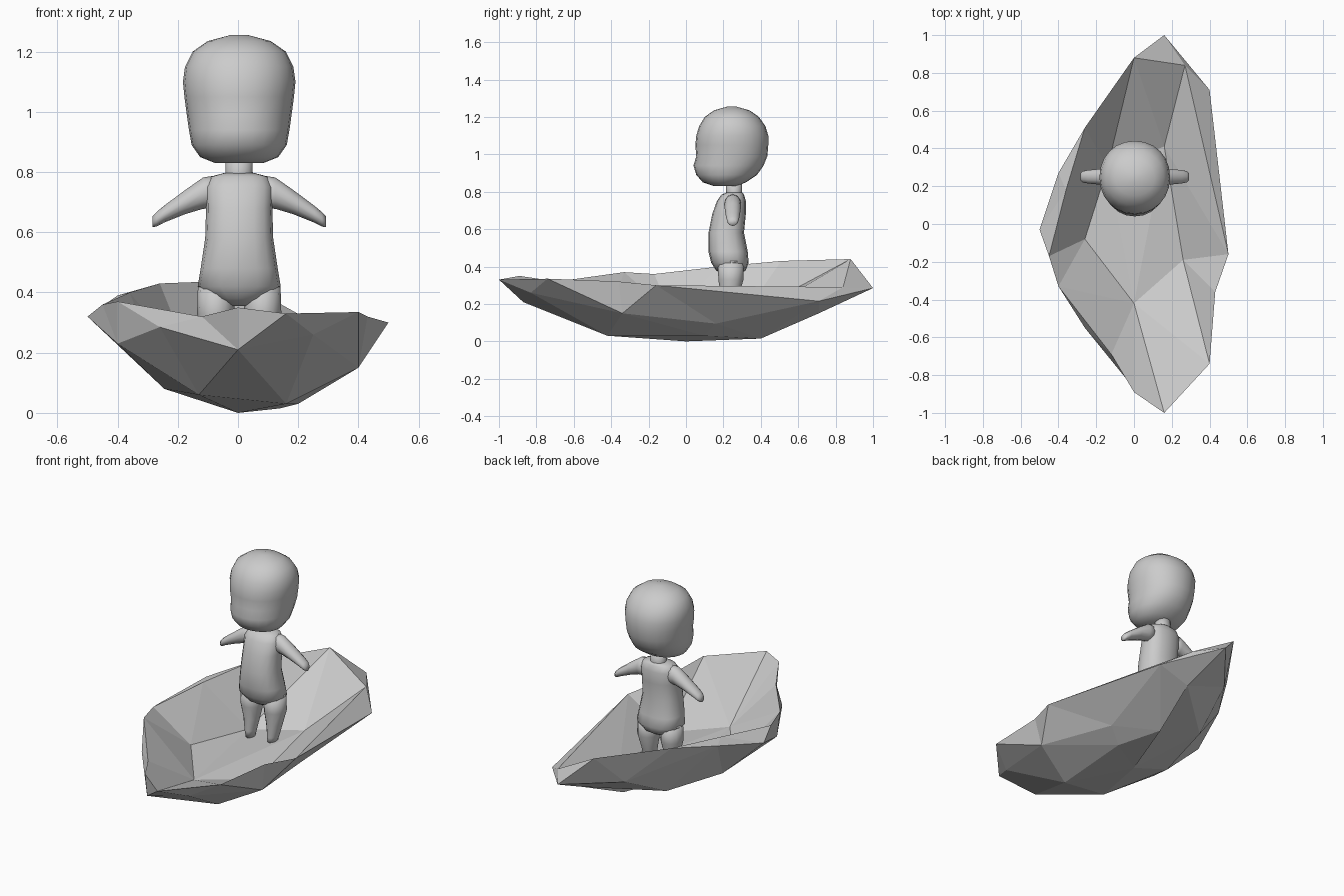
import bpy, bmesh, math
from mathutils import Vector

cube = bpy.data.objects.get("Cube")
if cube:
    bpy.data.objects.remove(cube, do_unlink=True)

grey = bpy.data.materials.new("plain grey")
grey.use_nodes = True
GREY = (0.6, 0.6, 0.6, 1)
grey.diffuse_color = GREY
grey.node_tree.nodes["Principled BSDF"].inputs["Base Color"].default_value = GREY


def finish(bm, name, smooth=False):
    mesh = bpy.data.meshes.new(name)
    bm.to_mesh(mesh)
    bm.free()
    mesh.materials.append(grey)
    obj = bpy.data.objects.new(name, mesh)
    bpy.context.collection.objects.link(obj)
    if smooth:
        for poly in mesh.polygons:
            poly.use_smooth = True
    return obj


def stitch(bm, outer, inner, steps):
    """Join two closed loops with triangles, stepping the outer (o) or inner (i) loop."""
    i = j = 0
    for step in steps.replace(" ", ""):
        a, b = outer[i % len(outer)], inner[j % len(inner)]
        if step == "o":
            i += 1
            bm.faces.new((a, outer[i % len(outer)], b))
        else:
            j += 1
            bm.faces.new((a, inner[j % len(inner)], b))


def loft(name, rings, axis="z", square=2.0, sides=16, mirrored=False):
    """Skin rounded sections given as (centre, half sizes), then cap both ends."""
    bm = bmesh.new()
    loops = []
    for centre, half_u, half_v in rings:
        loop = []
        for k in range(sides):
            t = math.tau * k / sides
            u, v = (math.copysign(abs(f(t)) ** (2 / square), f(t)) for f in (math.cos, math.sin))
            u, v = u * half_u, v * half_v
            offset = (u, v, 0) if axis == "z" else (0, u, v)
            loop.append(bm.verts.new(Vector(centre) + Vector(offset)))
        loops.append(loop)
    for low, high in zip(loops, loops[1:]):
        for k in range(sides):
            n = (k + 1) % sides
            bm.faces.new((low[k], low[n], high[n], high[k]))
    bm.faces.new(loops[0][::-1])
    bm.faces.new(loops[-1])
    bmesh.ops.recalc_face_normals(bm, faces=bm.faces)
    obj = finish(bm, name, True)
    obj.location.x = 0.004
    if mirrored:
        obj.modifiers.new("other side", "MIRROR")
    return obj


def upright(sections):
    """Turn (height, half width, front, back) rows into loft rings."""
    return [((0, (f + b) / 2, z), w, (b - f) / 2) for z, w, f, b in sections]


# Boat: rim, bulging side, bottom and sunken floor, each a loop from the bow
rim = [(.16, -1, .33), (.4, -.74, .335), (.43, -.36, .32), (.5, -.16, .3), (.27, .84, .29),
       (0, .88, .44), (-.26, .51, .43), (-.36, .18, .4), (-.45, -.17, .36),
       (-.4, -.33, .37), (-.12, -.69, .32), (0, -.89, .35)]
side = [(.25, -.83, .26), (.4, -.34, .15), (.3, .16, .095), (.4, .71, .215), (.16, 1, .285),
        (-.08, .7, .25), (-.4, .27, .39), (-.5, -.03, .32), (-.4, -.3, .23),
        (-.26, -.55, .285), (0, -.87, .21)]
bottom = [(.16, -.42, .03), (.2, .1, .03), (.14, .4, .015), (.2, .71, .15),
          (-.15, .4, .1), (-.245, 0, .08), (-.13, -.42, .06)]
floor = [(0, -.42, .135), (.26, -.19, .12), (.16, .41, .16), (-.14, .3, .13), (-.26, -.08, .147)]

bm = bmesh.new()
rim, side, bottom, floor = ([bm.verts.new(p) for p in loop] for loop in (rim, side, bottom, floor))
keel = bm.verts.new((0, 0, 0))
stitch(bm, rim, side, "oi oo iio io io io io io io ioo i")
stitch(bm, side, bottom, "oi oi oi ooi oi ooi ooi o")
stitch(bm, rim, floor, "oi oo i oo i oo i oo i ooo")
for k, vert in enumerate(bottom):
    bm.faces.new((vert, bottom[k - 1], keel))
for a, b in zip(floor[1:], floor[2:]):
    bm.faces.new((floor[0], a, b))
bmesh.ops.recalc_face_normals(bm, faces=bm.faces)
finish(bm, "boat")

# Figure: head, neck and torso
loft("head", upright([
    (.83, .08, .15, .27), (.85, .13, .09, .32), (.89, .158, .055, .38), (.94, .167, .04, .415),
    (.99, .174, .055, .435), (1.05, .182, .05, .44), (1.1, .187, .055, .44),
    (1.15, .18, .07, .425), (1.2, .155, .1, .39), (1.235, .105, .15, .34),
    (1.255, .03, .22, .27)]), square=2.1, sides=24)
loft("neck", upright([(.76, .055, .21, .31), (.8, .045, .215, .3), (.86, .045, .215, .3)]))
loft("torso", upright([
    (.355, .03, .2, .28), (.38, .085, .16, .32), (.42, .138, .135, .335), (.48, .128, .12, .33),
    (.58, .113, .12, .31), (.68, .11, .14, .32), (.75, .112, .165, .32),
    (.785, .095, .19, .31), (.797, .05, .22, .3)]), square=2.4)

# Limbs, mirrored across the body
loft("arms", [((.07, .25, .735), .045, .055), ((.12, .25, .73), .045, .052),
              ((.18, .25, .7), .042, .04), ((.25, .25, .66), .035, .028),
              ((.275, .25, .643), .03, .024), ((.288, .25, .635), .018, .018)],
     axis="x", sides=12, mirrored=True)
loft("legs", [((.073, .22, .14), .022, .035), ((.075, .225, .18), .03, .045),
              ((.076, .235, .25), .045, .05), ((.078, .24, .33), .062, .067),
              ((.075, .24, .43), .062, .07)], sides=12, mirrored=True)
